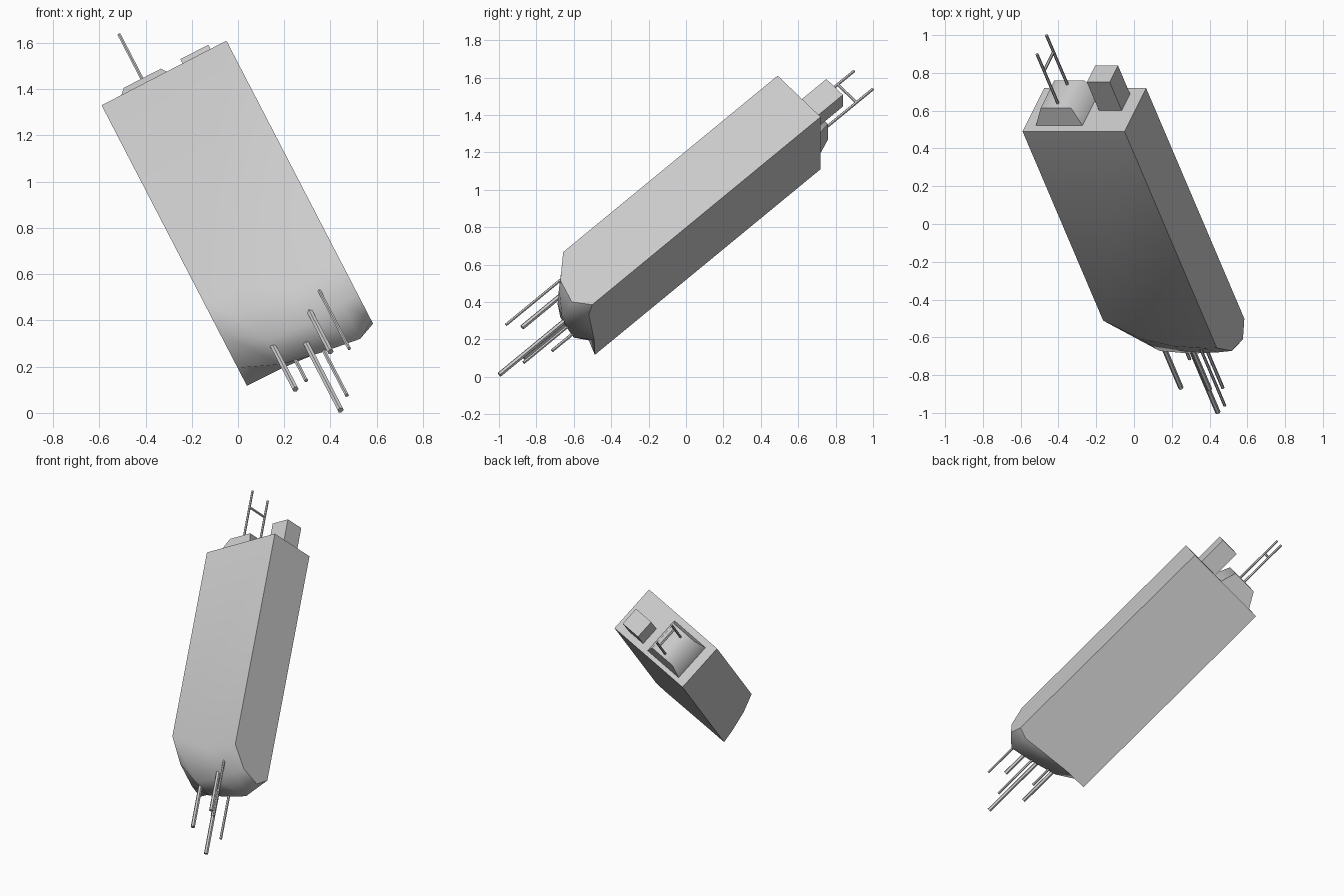
import bpy, bmesh
from mathutils import Vector, Matrix

cube = bpy.data.objects.get("Cube")
if cube:
    bpy.data.objects.remove(cube)

grey = bpy.data.materials.new("light grey")
grey.use_nodes = True
colour = (0.6, 0.6, 0.6, 1)
grey.diffuse_color = colour
grey.node_tree.nodes["Principled BSDF"].inputs["Base Color"].default_value = colour

# Tilted frame: x across the hull, y from its upper to its lower side, z along it
across = Vector((0.888, 0, 0.46)).normalized()
along = Vector((-0.313, 0.734, 0.6035))
along = (along - across * along.dot(across)).normalized()
deep = along.cross(across)
frame = Matrix((across, deep, along)).transposed().to_4x4()
frame.translation = (-0.05, 0.49, 1.61)
W, D = 0.608, 0.338


def add(name, bm):
    bmesh.ops.recalc_face_normals(bm, faces=bm.faces)
    mesh = bpy.data.meshes.new(name)
    bm.to_mesh(mesh)
    bm.free()
    mesh.materials.append(grey)
    ob = bpy.data.objects.new(name, mesh)
    ob.matrix_world = frame
    bpy.context.collection.objects.link(ob)
    return ob


def block(name, base, top, z, smooth=()):
    """Block between two rectangles (x0, x1, y0, y1) at heights 0 and z."""
    bm = bmesh.new()
    rings = []
    for (x0, x1, y0, y1), h in ((base, -0.01), (top, z)):
        rings.append([bm.verts.new((x, y, h)) for x, y in
                      ((x0, y0), (x1, y0), (x1, y1), (x0, y1))])
    lo, hi = rings
    faces = [bm.faces.new((lo[i], lo[i - 3], hi[i - 3], hi[i])) for i in range(4)]
    faces += [bm.faces.new(hi), bm.faces.new(lo)]
    for i in smooth:
        faces[i].smooth = True
    return add(name, bm)


def rod(name, start, end, radius):
    start, end = Vector(start), Vector(end)
    axis = end - start
    bm = bmesh.new()
    place = Matrix.Translation((start + end) / 2) @ axis.to_track_quat('Z', 'Y').to_matrix().to_4x4()
    bmesh.ops.create_cone(bm, cap_ends=True, segments=6, radius1=radius,
                          radius2=radius, depth=axis.length, matrix=place)
    return add(name, bm)


# Hull: flat box sides, with a bulging nose that flows into the upper side
depths = (0, 0.115, 0.252, D)
nose = {
    -W: (1.365, 1.515, 1.61, 1.645),
    -0.43: (1.50, 1.69, 1.72, 1.65),
    -0.25: (1.55, 1.71, 1.77, 1.67),
    -0.08: (1.565, 1.70, 1.805, 1.69),
    0: (1.563, 1.69, 1.733, 1.664),
}
bm = bmesh.new()
grid = [[bm.verts.new((x, y, -t)) for y, t in zip(depths, ts)] for x, ts in nose.items()]
lt, rt, rb, lb = [bm.verts.new(p) for p in ((-W, 0, 0), (0, 0, 0), (0, D, 0), (-W, D, 0))]
for a, b in zip(grid, grid[1:]):
    for j in range(3):
        bm.faces.new((a[j], b[j], b[j + 1], a[j + 1])).smooth = True
bm.faces.new([lt, rt] + [c[0] for c in reversed(grid)]).smooth = True
bm.faces.new([lb, rb] + [c[3] for c in reversed(grid)])
bm.faces.new([lt, lb] + grid[0][::-1])
bm.faces.new([rt, rb] + grid[-1][::-1])
bm.faces.new((lt, rt, rb, lb))
add("hull", bm)

# Blocks on the rear end
square = (-0.214, -0.078, 0.162, 0.292)
block("rear_block", square, square, 0.205)
block("mast_base", (-0.551, -0.264, 0.043, 0.31), (-0.488, -0.308, 0.068, 0.28), 0.107,
      smooth=(1, 3, 4))

# Twin mast with a crossbar
mast_y = (0.105, 0.253)
for i, y in enumerate(mast_y):
    rod(f"mast_{i + 1}", (-0.4, y, 0.05), (-0.4, y, 0.461), 0.008)
rod("mast_crossbar", (-0.4, mast_y[0], 0.34), (-0.4, mast_y[1], 0.34), 0.008)

# Probes on the nose: x, y, length reach, radius
probes = (
    (-0.428, 0.16, 2.0, 0.014),
    (-0.37, 0.255, 1.88, 0.009),
    (-0.296, 0.197, 2.21, 0.014),
    (-0.243, 0.252, 2.085, 0.009),
    (-0.219, 0.10, 1.955, 0.014),
    (-0.141, 0.06, 2.035, 0.008),
)
for i, (x, y, reach, radius) in enumerate(probes):
    rod(f"nose_probe_{i + 1}", (x, y, -1.5), (x, y, -reach), radius)
